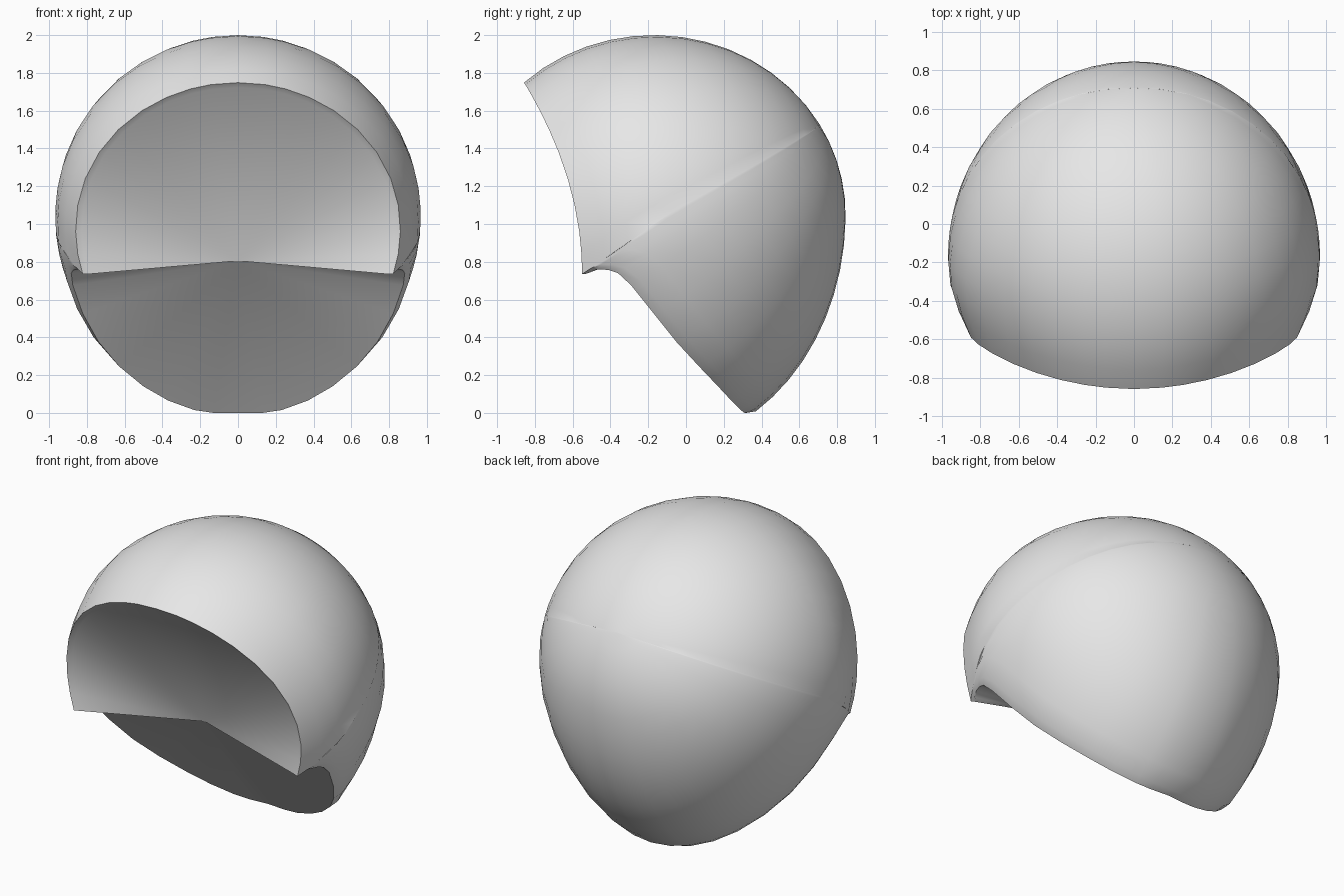
import bpy, bmesh, math
from mathutils import Vector

if "Cube" in bpy.data.objects:
    bpy.data.objects.remove(bpy.data.objects["Cube"])

CY, CZ = -0.17, 1.05            # centre of the shell
RX, RY, TOP, LOW = 0.967, 1.015, 0.95, 1.23
RINGS = 14

grey = bpy.data.materials.new("light_grey")
grey.diffuse_color = (0.8, 0.8, 0.8, 1)
grey.use_nodes = True
grey.node_tree.nodes["Principled BSDF"].inputs["Base Color"].default_value = grey.diffuse_color


def to_shell(n):
    """Map a unit direction onto the egg-shaped shell, narrowed in front and below."""
    y = CY + RY * n.y
    z = CZ + (TOP if n.z > 0 else LOW) * n.z
    f = (1 - 0.12 * max(0, -y - 0.3)) * (1 - 0.1 * max(0, 0.9 - z))
    return Vector((RX * n.x * f, y, z))


def to_unit(y, z, edge=False):
    """Unit direction whose shell point has the given side-view position."""
    v = (y - CY) / RY
    w = (z - CZ) / (TOP if z > CZ else LOW)
    x = 0 if edge else math.sqrt(max(0, 1 - v * v - w * w))
    return Vector((x, v, w)).normalized()


# Side profile of the opening: front arch, then lower edge with its notch
arch_z = [1.745, 1.738, 1.715, 1.67, 1.6, 1.5, 1.38, 1.24, 1.1, 0.96, 0.84, 0.735]
arch = [(-0.55 - 0.305 * ((z - 0.735) / 1.01) ** 2, z) for z in arch_z]
lower = [(-0.5, 0.768), (-0.45, 0.785), (-0.38, 0.782), (-0.32, 0.765), (-0.24, 0.70),
         (-0.12, 0.55), (0, 0.40), (0.12, 0.27), (0.22, 0.165), (0.29, 0.09),
         (0.34, 0.04), (0.36, 0.018), (0.37, 0.008)]
profile = arch + lower
last, corner = len(profile) - 1, len(arch) - 1
half = [to_unit(y, z, i in (0, last)) for i, (y, z) in enumerate(profile)]


def inner_point(i):
    """Inner edge of the rim next to profile point i."""
    p = to_shell(half[i])
    if i <= corner:
        d = Vector((0, CY, CZ)) - p
        d.z = min(d.z, 0)
        return p + d.normalized() * 0.035
    t = min(1, (i - corner) / 5)
    return Vector((p.x * 0.965, p.y - 0.05 * t, max(0, p.z - 0.025)))


inner = [inner_point(i) for i in range(last + 1)]


def mirror(points):
    """Close a right-hand half loop with its mirror image."""
    return points + [Vector((-p.x, p.y, p.z)) for p in points[-2:0:-1]]


rim_dirs, inner_loop = mirror(half), mirror(inner)
count = len(rim_dirs)


def bridge(bm, a, b):
    for i in range(count):
        j = (i + 1) % count
        bm.faces.new((a[i], a[j], b[j], b[i]))


def fan(bm, loop, tip):
    for i in range(count):
        bm.faces.new((loop[i], tip, loop[(i + 1) % count]))


bm = bmesh.new()

# Outer shell: rings sweep from the rim to a pole at the upper back
pole = Vector((0, 0.6, 0.35)).normalized()
rings = [[bm.verts.new(to_shell(d.slerp(pole, k / RINGS))) for d in rim_dirs]
         for k in range(RINGS)]
for a, b in zip(rings, rings[1:]):
    bridge(bm, a, b)
fan(bm, rings[-1], bm.verts.new(to_shell(pole)))

# Rim strip and hollow filling that meets in one point
inside = [bm.verts.new(p) for p in inner_loop]
bridge(bm, inside, rings[0])
fan(bm, inside, bm.verts.new((0, -0.35, 0.805)))

bmesh.ops.recalc_face_normals(bm, faces=bm.faces)
mesh = bpy.data.meshes.new("cap_shell")
bm.to_mesh(mesh)
bm.free()
mesh.materials.append(grey)
cap = bpy.data.objects.new("cap_shell", mesh)
bpy.context.collection.objects.link(cap)
bpy.context.view_layer.objects.active = cap
cap.select_set(True)
bpy.ops.object.shade_smooth_by_angle(angle=math.radians(30))
